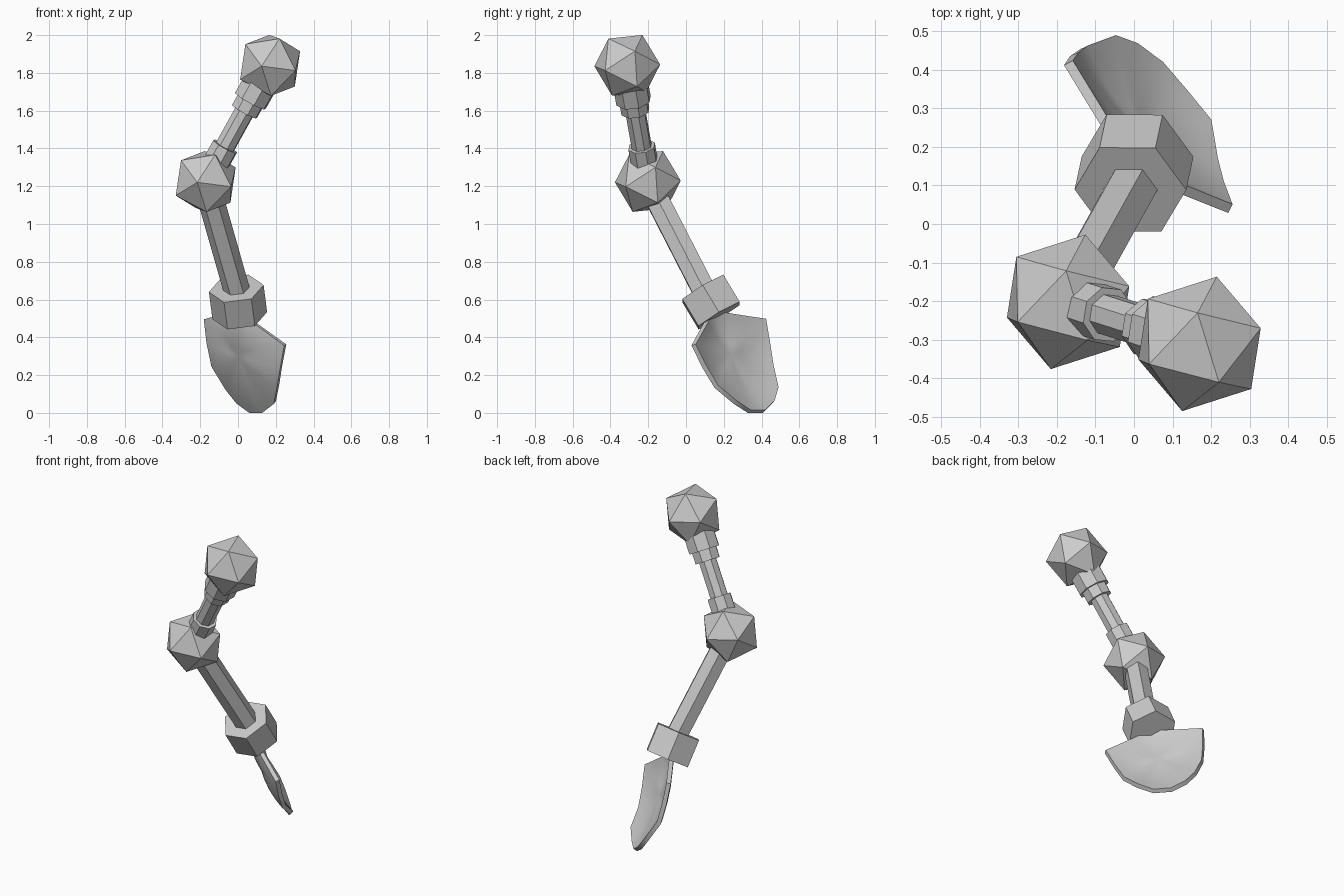
import bpy, bmesh
from mathutils import Vector as V, Matrix

if "Cube" in bpy.data.objects:
    bpy.data.objects.remove(bpy.data.objects["Cube"])


def frame(axis, ref):
    # rotation with z along axis and x towards ref
    z = axis.normalized()
    x = (ref - z * ref.dot(z)).normalized()
    return Matrix((x, z.cross(x), z)).transposed().to_4x4()


def add_object(name, bm):
    bmesh.ops.recalc_face_normals(bm, faces=bm.faces)
    me = bpy.data.meshes.new(name)
    bm.to_mesh(me)
    bm.free()
    ob = bpy.data.objects.new(name, me)
    bpy.context.collection.objects.link(ob)
    return ob


def ball(name, c):
    bm = bmesh.new()
    m = Matrix.Translation(c) @ frame(V((-.005, .08, .16)), V((.05, -.098, .144)))
    bmesh.ops.create_icosphere(bm, subdivisions=1, radius=.18, matrix=m)
    add_object(name, bm)


def prism(name, a, b, r, sides, ref):
    bm = bmesh.new()
    m = Matrix.Translation((a + b) / 2) @ frame(b - a, ref)
    bmesh.ops.create_cone(bm, cap_ends=True, segments=sides, radius1=r, radius2=r,
                          depth=(b - a).length, matrix=m)
    # turn so that a corner (not a flat) lies along ref
    add_object(name, bm)


# ball joints
top_c = V((.17, -.311, 1.84))
elbow_c = V((-.171, -.202, 1.225))
ball("top_ball", top_c)
ball("elbow_ball", elbow_c)

# upper rod and stepped collars, along the line between the balls
d = (top_c - elbow_c).normalized()
for name, t0, t1, r in (("upper_rod", .05, .66, .055),
                        ("lower_collar", .09, .215, .074),
                        ("small_upper_collar", .43, .55, .078),
                        ("large_upper_collar", .495, .60, .096)):
    prism(name, elbow_c + d * t0, elbow_c + d * t1, r, 8, V((1, .2, 0)))

# hexagonal block and lower rod
corner = V((-.009, .126, .075))
axis = V((.11, .51, -.85)).normalized()
block_c = V((0, .132, .587))
prism("wrist_block", block_c - axis * .084, block_c + axis * .084, .146, 6, corner)
rod_end = block_c - axis * .084
prism("lower_rod", elbow_c, rod_end + (rod_end - elbow_c).normalized() * .06, .07, 6, corner)

# scoop: rim outline, dished inwards and thickened
rim = [V(p) for p in ((-.17, .418, .497), (-.155, .44, .37), (-.13, .458, .25),
                      (-.057, .485, .13), (0, .464, .058), (.067, .414, .008),
                      (.135, .335, .008), (.195, .262, .055), (.212, .16, .14),
                      (.228, .10, .24), (.25, .04, .36))]
neck = V((0, .14, .54))
left, right = rim[0], rim[-1]
rim += [right.lerp(neck, k) for k in (.33, .67, 1)] + [neck.lerp(left, k) for k in (.33, .67)]
normal = V((.684, .659, .28)).normalized()
centre = V((.055, .27, .32))
bm = bmesh.new()
rings = []
for k in (1, .85, .7, .5, .25):
    rings.append([bm.verts.new(centre + (p - centre) * k - normal * .06 * (1 - k * k))
                  for p in rim])
hub = bm.verts.new(centre - normal * .06)
n = len(rim)
for i in range(n):
    j = (i + 1) % n
    for a, b in zip(rings, rings[1:]):
        bm.faces.new((a[i], a[j], b[j], b[i]))
    bm.faces.new((rings[-1][i], rings[-1][j], hub))
scoop = add_object("scoop", bm)
mod = scoop.modifiers.new("thickness", 'SOLIDIFY')
mod.thickness = .026
mod.offset = 0
bpy.context.view_layer.objects.active = scoop
scoop.select_set(True)
bpy.ops.object.modifier_apply(modifier=mod.name)
bpy.ops.object.shade_smooth_by_angle(angle=.7)
